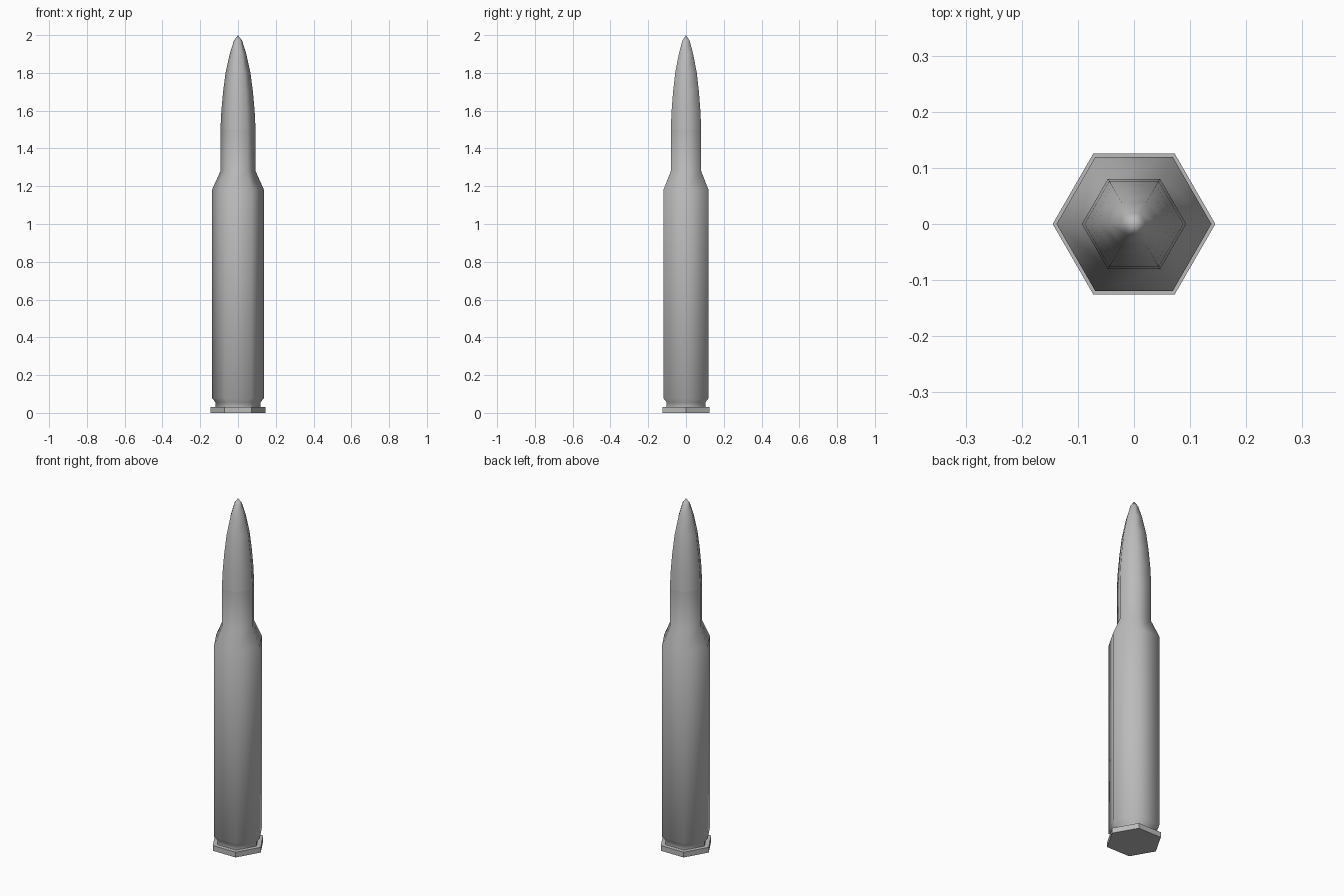
import bpy, bmesh, math

cube = bpy.data.objects.get("Cube")
if cube:
    bpy.data.objects.remove(cube, do_unlink=True)

SIDES = 6

metal = bpy.data.materials.new("grey metal")
metal.use_nodes = True
grey = (0.5, 0.5, 0.5, 1)
metal.diffuse_color = grey
metal.node_tree.nodes["Principled BSDF"].inputs["Base Color"].default_value = grey


def lathe(name, profile, smooth_angle, cap_bottom=False, cap_top=False):
    """Sweep a (radius, height) profile around z with hexagonal rings."""
    bm = bmesh.new()
    rings = []
    for r, z in profile:
        if r == 0:
            rings.append([bm.verts.new((0, 0, z))] * SIDES)
        else:
            rings.append([bm.verts.new((r * math.cos(math.tau * i / SIDES),
                                        r * math.sin(math.tau * i / SIDES), z))
                          for i in range(SIDES)])
    for low, high in zip(rings, rings[1:]):
        for i in range(SIDES):
            j = (i + 1) % SIDES
            corners = [low[i], low[j], high[j], high[i]]
            bm.faces.new(list(dict.fromkeys(corners)))
    if cap_bottom:
        bm.faces.new(rings[0][::-1])
    if cap_top:
        bm.faces.new(rings[-1])
    bmesh.ops.recalc_face_normals(bm, faces=bm.faces)
    mesh = bpy.data.meshes.new(name)
    bm.to_mesh(mesh)
    bm.free()
    mesh.materials.append(metal)
    obj = bpy.data.objects.new(name, mesh)
    bpy.context.collection.objects.link(obj)
    bpy.ops.object.select_all(action='DESELECT')
    obj.select_set(True)
    bpy.context.view_layer.objects.active = obj
    bpy.ops.object.shade_smooth_by_angle(angle=math.radians(smooth_angle))
    return obj


# Flat-sided rim at the base
lathe("rim", [(0.145, 0), (0.145, 0.03)], 30, cap_bottom=True, cap_top=True)

# Case with extractor groove, straight body, shoulder and neck
lathe("case", [(0.118, 0.03), (0.118, 0.055), (0.138, 0.078),
               (0.138, 1.18), (0.093, 1.28), (0.093, 1.5)], 65)

# Pointed tip with a curved taper
lathe("tip", [(0.093, 1.5), (0.088, 1.6), (0.079, 1.7), (0.066, 1.8),
              (0.044, 1.9), (0.022, 1.97), (0, 2.0)], 65)
